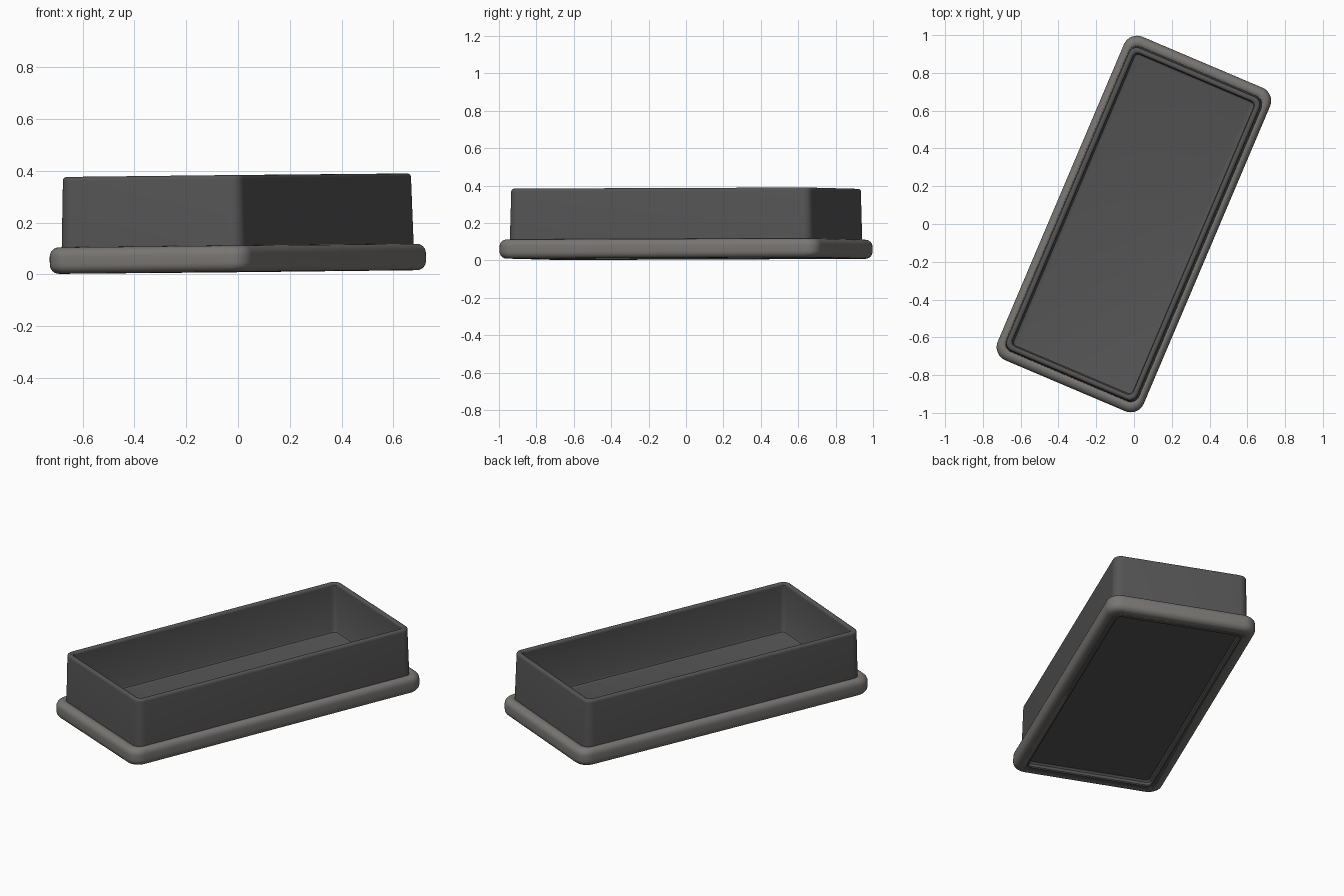
import bpy, bmesh
from math import sin, cos, pi, radians

if "Cube" in bpy.data.objects:
    bpy.data.objects.remove(bpy.data.objects["Cube"])

HALF_L, HALF_W = 0.93, 0.42      # outer half length / half width at the rim
TILT = (radians(0.2), radians(-0.6), radians(-23))


def ring(a, b, r, z, n=8):
    """Rounded rectangle loop, b along x and a along y."""
    pts = []
    for k, (sx, sy) in enumerate([(1, 1), (-1, 1), (-1, -1), (1, -1)]):
        for i in range(n + 1):
            t = (k + i / n) * pi / 2
            pts.append((sx * (b - r) + r * cos(t), sy * (a - r) + r * sin(t), z))
    return pts


def loft(name, loops, color, closed=False):
    """Skin a stack of loops; cap the ends or join them into a closed ring."""
    bm = bmesh.new()
    rows = [[bm.verts.new(p) for p in loop] for loop in loops]
    m = len(rows[0])
    pairs = list(zip(rows, rows[1:])) + ([(rows[-1], rows[0])] if closed else [])
    for p, q in pairs:
        for i in range(m):
            j = (i + 1) % m
            bm.faces.new((p[i], p[j], q[j], q[i]))
    if not closed:
        bm.faces.new(rows[0][::-1])
        bm.faces.new(rows[-1])
    bmesh.ops.recalc_face_normals(bm, faces=bm.faces)
    me = bpy.data.meshes.new(name)
    bm.to_mesh(me)
    bm.free()
    ob = bpy.data.objects.new(name, me)
    bpy.context.collection.objects.link(ob)
    mat = bpy.data.materials.new(name + "_grey")
    mat.diffuse_color = color
    mat.use_nodes = True
    mat.node_tree.nodes["Principled BSDF"].inputs["Base Color"].default_value = mat.diffuse_color
    me.materials.append(mat)
    ob.rotation_euler = TILT
    bpy.ops.object.select_all(action='DESELECT')
    ob.select_set(True)
    bpy.context.view_layer.objects.active = ob
    bpy.ops.object.shade_smooth_by_angle(angle=radians(35))
    return ob


# Tray body: recessed underside, outer wall, rounded lip, inner wall, floor
A, B, T = 0.878, 0.383, 0.036
prof = [(T + 0.01, 0.04, 0.02), (T, 0.03, 0.025), (T, 0.014, 0.025),
        (T - 0.005, 0.009, 0.03), (0, 0.009, 0.05), (0, 0.10, 0.05), (0.007, 0.366, 0.045)]
c, rad = 0.007 + T / 2 - 0.003, T / 2 - 0.003
for i in range(1, 8):
    t = pi - pi * i / 8
    prof.append((c + rad * cos(t), 0.368 + rad * sin(t), 0.045 - 0.02 * i / 8))
prof += [(T, 0.366, 0.025), (T, 0.105, 0.025), (T + 0.005, 0.094, 0.022), (T + 0.016, 0.09, 0.02)]
loft("tray_body", [ring(A - d, B - d, r, z) for d, z, r in prof], (0.09, 0.09, 0.09, 1))

# Base rim: rounded band running around the foot of the wall
Z0, Z1, R = 0.009, 0.111, 0.036
band = [(0.095, Z0)]
for cz, start in ((Z0 + R, -pi / 2), (Z1 - R, 0)):
    for i in range(7):
        t = start + i * pi / 12
        band.append((R - R * cos(t), cz + R * sin(t)))
band += [(0.048, Z1 - 0.003), (0.06, Z1 - 0.012), (0.07, 0.06)]
band[0] = (0.07, Z0)
loft("base_rim", [ring(HALF_L - d, HALF_W - d * 0.85, max(0.075 - d * 0.6, 0.02), z)
                  for d, z in band], (0.19, 0.18, 0.17, 1), closed=True)
